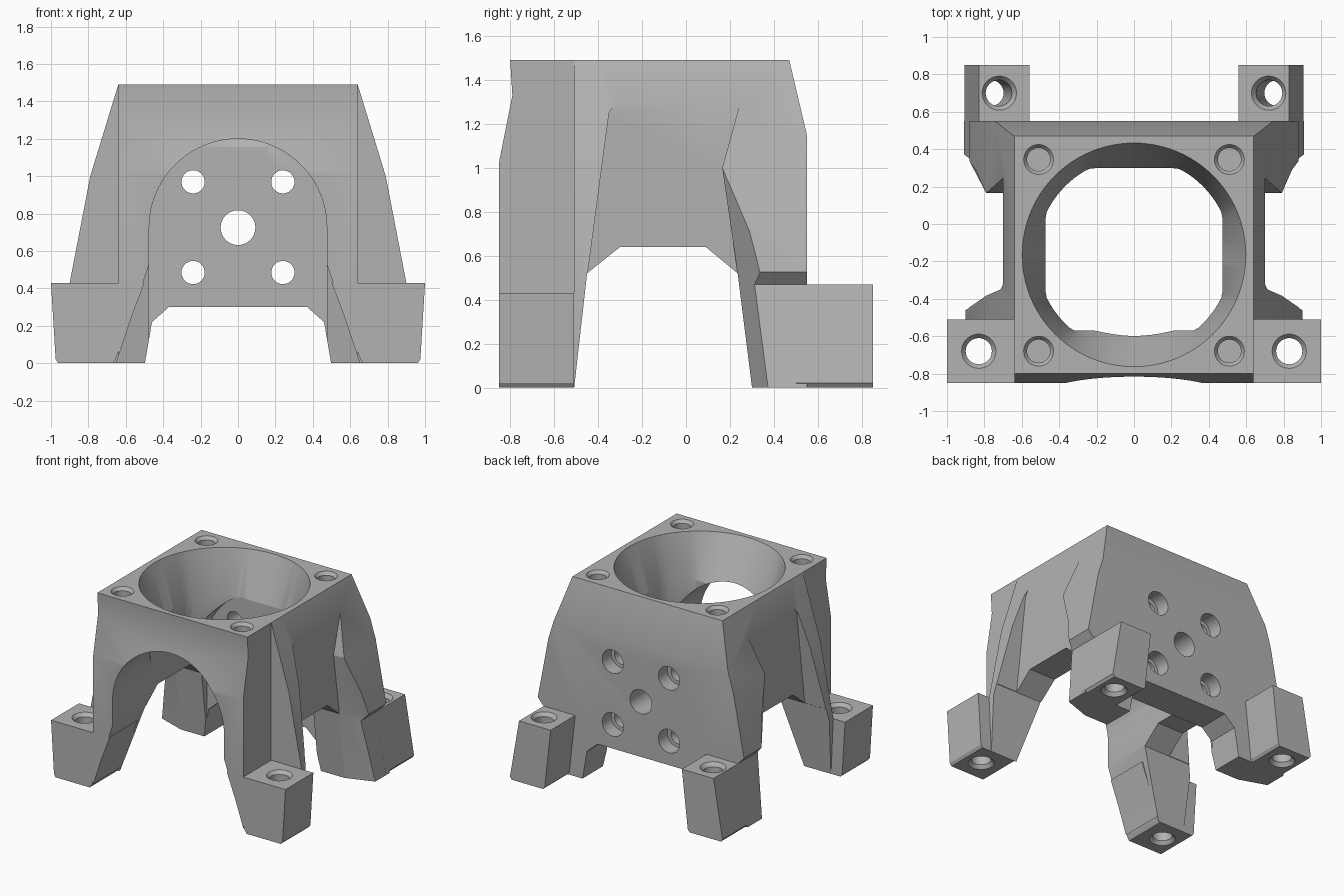
import bpy, bmesh, math
from mathutils import Vector

if "Cube" in bpy.data.objects:
    bpy.data.objects.remove(bpy.data.objects["Cube"])

grey = bpy.data.materials.new("neutral grey")
grey.use_nodes = True
grey.diffuse_color = (0.45, 0.45, 0.45, 1)
grey.node_tree.nodes["Principled BSDF"].inputs["Base Color"].default_value = (0.45, 0.45, 0.45, 1)


def loft(name, rings):
    """Closed solid through rings that share a point count."""
    bm = bmesh.new()
    loops = [[bm.verts.new(p) for p in ring] for ring in rings]
    n = len(loops[0])
    for a, b in zip(loops, loops[1:]):
        for i in range(n):
            j = (i + 1) % n
            bm.faces.new((a[i], a[j], b[j], b[i]))
    bm.faces.new(loops[0])
    bm.faces.new(loops[-1])
    bmesh.ops.recalc_face_normals(bm, faces=bm.faces)
    mesh = bpy.data.meshes.new(name)
    bm.to_mesh(mesh)
    bm.free()
    mesh.materials.append(grey)
    obj = bpy.data.objects.new(name, mesh)
    bpy.context.collection.objects.link(obj)
    return obj


def prism_y(name, pts, y0, y1):
    return loft(name, [[(x, y, z) for x, z in pts] for y in (y0, y1)])


def prism_x(name, pts, x0, x1):
    return loft(name, [[(x, y, z) for y, z in pts] for x in (x0, x1)])


def mirrored(half):
    """Closed outline from its right half."""
    return half + [(-x, z) for x, z in reversed(half)]


def rod(start, end, steps, sides=32):
    """Turned cutter; steps are (fraction of length, radius)."""
    start, end = Vector(start), Vector(end)
    axis = end - start
    u = Vector((1, 0, 0)) if abs(axis.x) < abs(axis.y) + abs(axis.z) else Vector((0, 1, 0))
    v = axis.normalized().cross(u)
    turns = [2 * math.pi * i / sides for i in range(sides)]
    return loft("drill", [[start + axis * t + r * (u * math.cos(a) + v * math.sin(a))
                           for a in turns] for t, r in steps])


def combine(tool, operation):
    mod = body.modifiers.new("bool", "BOOLEAN")
    mod.operation, mod.solver, mod.object = operation, "EXACT", tool
    bpy.ops.object.select_all(action="DESELECT")
    bpy.context.view_layer.objects.active = body
    body.select_set(True)
    bpy.ops.object.modifier_apply(modifier=mod.name)
    bpy.data.objects.remove(tool)


def add(tool):
    combine(tool, "UNION")


def cut(tool):
    combine(tool, "DIFFERENCE")


# Flared shell: rear half and front ribs
upper = [(0.64, 1.49), (0.79, 1.0)]
body = prism_y("mount_body", mirrored(upper + [(0.88, 0.525), (0.83, 0.47), (0.91, 0)]), 0, 0.55)
add(prism_y("front_ribs", mirrored(upper + [(0.9, 0.43), (0.88, 0)]), -0.51, 0.05))

# Front panel, with the corners trimmed at its front edge
panel = [(-0.4, 1.49), (-0.8, 1.49), (-0.79, 1.33), (-0.85, 1.03), (-0.85, 0), (-0.51, 0), (-0.4, 0.5)]
add(prism_x("front_panel", panel, -0.64, 0.64))

# Sloped top of the back plate
cut(prism_x("back_slope", [(0.47, 1.49), (0.55, 1.15), (0.7, 1.15), (0.7, 1.6), (0.444, 1.6)], -1, 1))

# Recessed side panels, flaring toward the rear legs
front_edge = [(-0.52, -0.1), (-0.45, 0.5), (-0.35, 1.25), (-0.31, 1.31)]
inner = front_edge + [(0.25, 1.31), (0.165, 1.0), (0.235, 0.52), (0.313, -0.1)]
outer = front_edge + [(0.25, 1.31), (0.165, 1.0), (0.38, 0.5), (0.4, -0.1)]
for s in (-1, 1):
    cut(loft("side_recess", [[(s * x, y, z) for y, z in ring]
                             for x, ring in ((0.7, inner), (0.95, outer))]))

# Open space under the side walls
cut(prism_x("side_opening", [(-0.52, -0.1), (-0.45, 0.52), (-0.3, 0.64), (0.09, 0.64),
                             (0.235, 0.52), (0.313, -0.1)], -1.2, 1.2))

# Arched tunnel from the front to the back plate
arc = [(0.475 * math.cos(math.pi * i / 40), 0.725 + 0.475 * math.sin(math.pi * i / 40)) for i in range(41)]
cut(prism_y("tunnel", arc + [(-0.475, -0.1), (0.475, -0.1)], -1, 0.3))

# Spread of the front legs, and gap under the back plate
cut(prism_y("front_leg_gap", mirrored([(0.475, 0.53), (0.685, -0.1)]), -1, 0))
cut(prism_y("back_plate_gap", mirrored([(0.37, 0.3), (0.46, 0.22), (0.515, -0.1)]), -0.3, 1))


# Funnel from the round top to a flattened throat
def funnel_ring(radius, z, throat):
    ring = []
    for i in range(96):
        a = 2 * math.pi * i / 96
        x, y = radius * math.cos(a), -0.165 + radius * math.sin(a)
        if throat:
            x, y = max(-0.472, min(0.472, x)), max(-0.57, min(0.298, y))
        ring.append((x, y, z))
    return ring


cut(loft("funnel", [funnel_ring(0.6, 1.6, False), funnel_ring(0.598, 1.49, False),
                    funnel_ring(0.52, 1.15, True), funnel_ring(0.52, 0.6, True)]))


# Feet with a small chamfer round the base
def foot(name, s, top, bottom, y0, y1, height):
    def ring(x0, x1, inset, z):
        return [(s * (x0 + inset), y0, z), (s * (x1 - inset), y0, z),
                (s * (x1 - inset), y1, z), (s * (x0 + inset), y1, z)]
    add(loft(name, [ring(*bottom, 0.015, 0), ring(*bottom, 0, 0.02), ring(*top, 0, height)]))


through = [(-0.05, 0.11), (0.06, 0.07), (0.94, 0.07), (1.05, 0.11)]
for s in (-1, 1):
    foot("front_foot", s, (0.5, 1.0), (0.655, 0.975), -0.85, -0.51, 0.43)
    foot("rear_foot", s, (0.56, 0.83), (0.61, 0.907), 0.5, 0.85, 0.47)
    cut(rod((s * 0.83, -0.68, 0.43), (s * 0.83, -0.68, 0), through))
    cut(rod((s * 0.72, 0.7, 0.47), (s * 0.77, 0.7, 0), through))

# Blind screw holes in the top rim
for x in (-0.51, 0.51):
    for y in (-0.68, 0.345):
        cut(rod((x, y, 1.52), (x, y, 1.22), [(0, 0.1), (0.1, 0.08), (0.18, 0.062), (1, 0.062)]))

# Counterbored screw holes and central hole through the back plate
for x in (-0.24, 0.24):
    for z in (0.485, 0.97):
        cut(rod((x, 0.2, z), (x, 0.6, z), [(0, 0.062), (0.6, 0.062), (0.601, 0.09), (1, 0.09)]))
cut(rod((0, 0.2, 0.725), (0, 0.6, 0.725), [(0, 0.093), (1, 0.093)]))

# Smooth round surfaces, keep hard edges
bpy.ops.object.select_all(action="DESELECT")
body.select_set(True)
bpy.context.view_layer.objects.active = body
bpy.ops.object.shade_smooth_by_angle(angle=math.radians(20))
